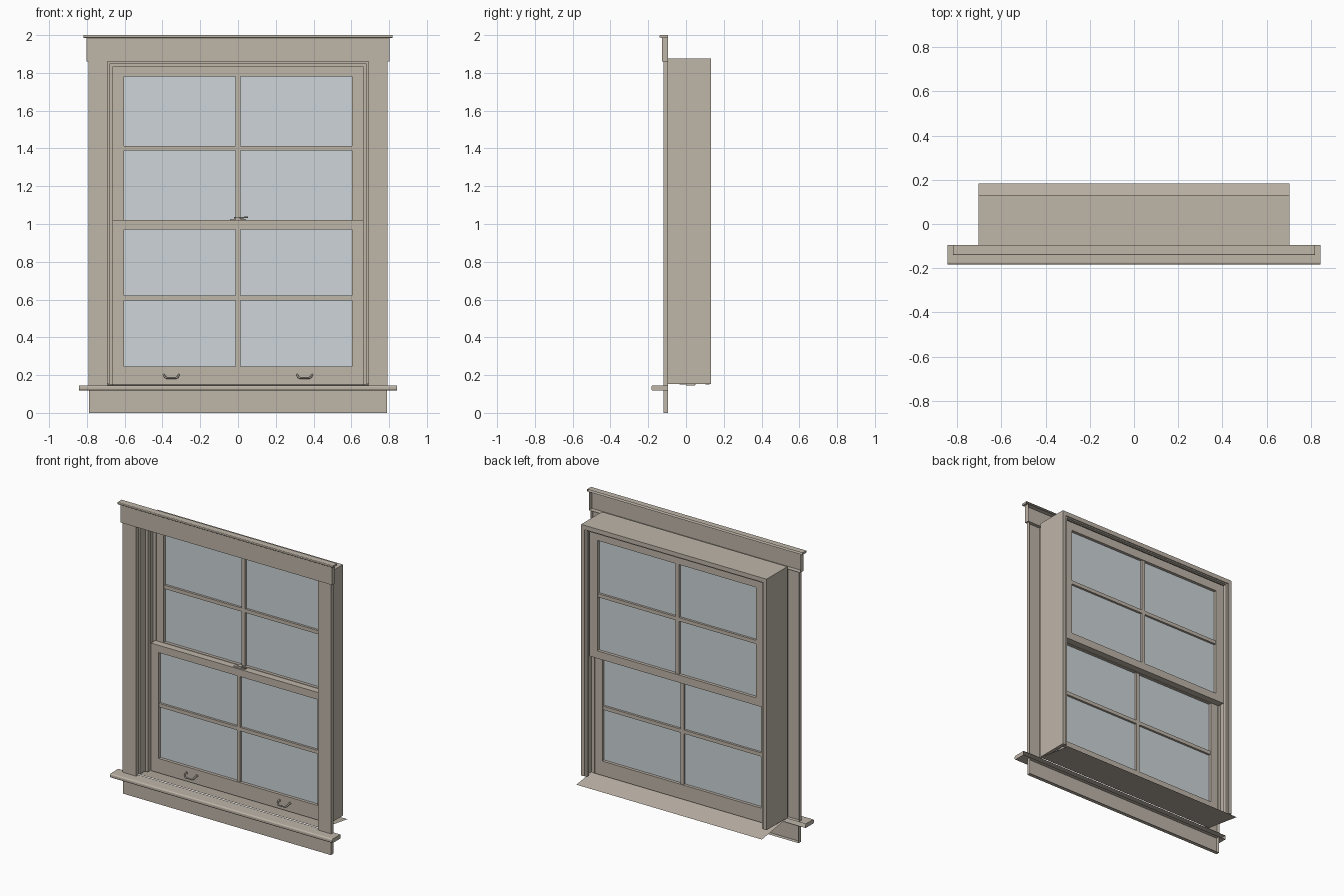
import bpy, bmesh, math
from mathutils import Vector

if "Cube" in bpy.data.objects:
    bpy.data.objects.remove(bpy.data.objects["Cube"])


def material(name, rgb):
    m = bpy.data.materials.new(name)
    m.diffuse_color = (*rgb, 1)
    m.use_nodes = True
    m.node_tree.nodes["Principled BSDF"].inputs["Base Color"].default_value = m.diffuse_color
    return m


PAINT = material("warm_grey_paint", (0.52, 0.465, 0.395))
GLASS = material("pale_glass", (0.61, 0.66, 0.69))


def finish(name, bm, mat):
    me = bpy.data.meshes.new(name)
    bm.to_mesh(me)
    bm.free()
    ob = bpy.data.objects.new(name, me)
    bpy.context.collection.objects.link(ob)
    me.materials.append(mat)
    return ob


def add_box(bm, x0, x1, y0, y1, z0, z1):
    verts = bmesh.ops.create_cube(bm, size=1)["verts"]
    for v in verts:
        v.co = Vector((x1 if v.co.x > 0 else x0,
                       y1 if v.co.y > 0 else y0,
                       z1 if v.co.z > 0 else z0))
    return verts


def boxes(name, dims, mat=PAINT):
    bm = bmesh.new()
    for d in dims:
        add_box(bm, *d)
    return finish(name, bm, mat)


def trim(name, x0, x1, y0, y1, z0, z1, round_front=0.0):
    """Trim board with an open back and optionally rounded front edges."""
    bm = bmesh.new()
    add_box(bm, x0, x1, y0, y1, z0, z1)
    bm.normal_update()
    bmesh.ops.delete(bm, geom=[f for f in bm.faces if f.normal.y > 0.9],
                     context="FACES_ONLY")
    if round_front:
        edges = [e for e in bm.edges if all(abs(v.co.y - y0) < 1e-5 for v in e.verts)
                 and abs(e.verts[0].co.z - e.verts[1].co.z) < 1e-5]
        bmesh.ops.bevel(bm, geom=edges, offset=round_front, segments=3,
                        profile=0.5, affect="EDGES")
    return finish(name, bm, PAINT)


# Interior trim boards
BACK = -0.094
trim("head_casing", -0.803, 0.803, -0.127, BACK, 1.86, 1.986)
trim("head_cap", -0.818, 0.818, -0.14, BACK, 1.986, 2.0, 0.004)
trim("stool", -0.843, 0.843, -0.183, BACK, 0.118, 0.146, 0.009)
trim("apron", -0.79, 0.79, -0.12, BACK, 0.0, 0.118)
for side, a, b in (("left", -0.792, -0.69), ("right", 0.69, 0.792)):
    trim("side_casing_" + side, a, b, -0.12, BACK, 0.146, 1.86)

# Jamb box lining the wall opening
boxes("jamb_frame", [
    (-0.704, -0.68, BACK, 0.132, 0.152, 1.857),
    (0.68, 0.704, BACK, 0.132, 0.152, 1.857),
    (-0.704, 0.704, BACK, 0.132, 1.846, 1.876),
])


def stop(name, y0, y1, inner, top):
    boxes(name, [(-0.685, -inner, y0, y1, 0.15, 1.85),
                 (inner, 0.685, y0, y1, 0.15, 1.85),
                 (-inner, inner, y0, y1, top, 1.85)])


# Stops that hold the sashes in their tracks
stop("inner_stop", -0.035, -0.001, 0.661, 1.835)
stop("parting_stop", 0.047, 0.053, 0.657, 1.833)
stop("outer_stop", 0.102, 0.125, 0.664, 1.838)

# Thin sill sheet sloping down to the outside
bm = bmesh.new()
bm.faces.new([bm.verts.new(p) for p in (
    (-0.704, BACK, 0.15), (0.704, BACK, 0.15),
    (0.704, 0.183, 0.108), (-0.704, 0.183, 0.108))])
finish("outer_sill", bm, PAINT)


def sash(name, y0, y1, z0, z1, g0, g1):
    """Sash frame, a cross of muntins, and a pane of glass."""
    w, gx, m = 0.662, 0.603, 0.0125
    mid, yc = (g0 + g1) / 2, (y0 + y1) / 2
    boxes(name + "_frame", [
        (-w, -gx, y0, y1, z0, z1), (gx, w, y0, y1, z0, z1),
        (-gx, gx, y0, y1, z0, g0), (-gx, gx, y0, y1, g1, z1)])
    boxes(name + "_muntins", [
        (-m, m, yc - 0.018, yc + 0.018, g0, g1),
        (-gx, -m, yc - 0.018, yc + 0.018, mid - m, mid + m),
        (m, gx, yc - 0.018, yc + 0.018, mid - m, mid + m)])
    boxes(name + "_glass", [(-gx, gx, yc - 0.003, yc + 0.003, g0, g1)], GLASS)


sash("lower_sash", 0.0, 0.047, 0.146, 1.022, 0.245, 0.972)
sash("upper_sash", 0.053, 0.1, 0.97, 1.838, 1.022, 1.78)


def disc(name, loc, r, depth, axis):
    bm = bmesh.new()
    bmesh.ops.create_cone(bm, cap_ends=True, segments=16, radius1=r, radius2=r, depth=depth)
    ob = finish(name, bm, PAINT)
    ob.location = loc
    if axis == "y":
        ob.rotation_euler.x = math.pi / 2


def rod(name, points, r):
    cu = bpy.data.curves.new(name, "CURVE")
    cu.dimensions = "3D"
    cu.bevel_depth = r
    cu.bevel_resolution = 2
    cu.use_fill_caps = True
    sp = cu.splines.new("POLY")
    sp.points.add(len(points) - 1)
    for p, co in zip(sp.points, points):
        p.co = (*co, 1)
    cu.materials.append(PAINT)
    ob = bpy.data.objects.new(name, cu)
    bpy.context.collection.objects.link(ob)


# Lift handles on the bottom rail
for side, cx in (("left", -0.353), ("right", 0.353)):
    for i, s in enumerate((-1, 1)):
        disc(f"lift_mount_{side}_{i + 1}", (cx + s * 0.04, -0.003, 0.203), 0.01, 0.006, "y")
    rod("lift_handle_" + side, [
        (cx - 0.04, 0.0, 0.203), (cx - 0.039, -0.014, 0.2), (cx - 0.034, -0.025, 0.19),
        (cx - 0.025, -0.03, 0.185), (cx + 0.025, -0.03, 0.185), (cx + 0.034, -0.025, 0.19),
        (cx + 0.039, -0.014, 0.2), (cx + 0.04, 0.0, 0.203)], 0.005)

# Sash lock on the meeting rail
boxes("lock_base", [(-0.042, 0.042, 0.012, 0.036, 1.022, 1.026)])
disc("lock_pivot", (0, 0.024, 1.03), 0.014, 0.012, "z")
rod("lock_lever", [(-0.02, 0.03, 1.032), (0.02, 0.018, 1.033), (0.053, 0.008, 1.037)], 0.004)
